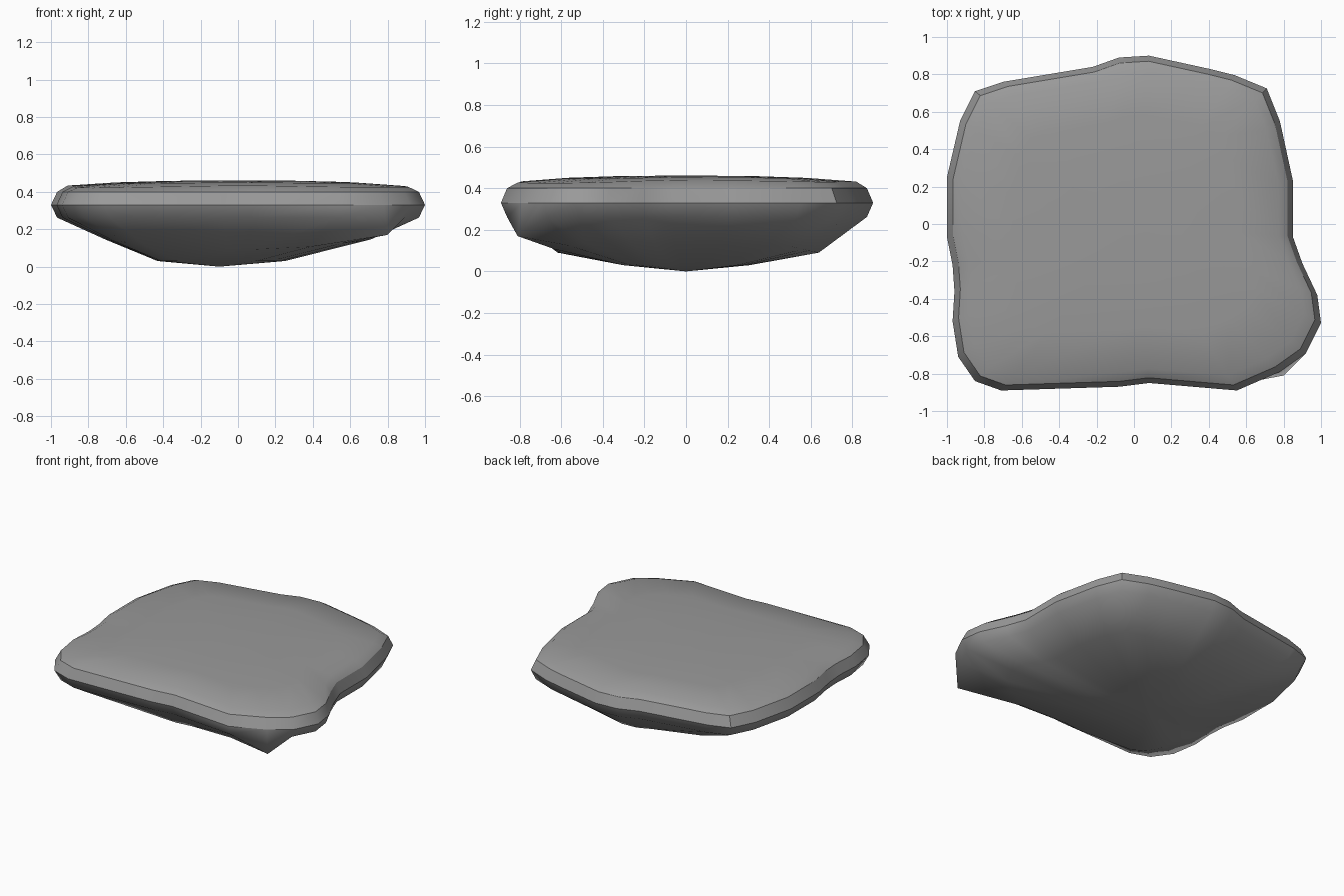
import bpy, bmesh

cube = bpy.data.objects.get("Cube")
if cube:
    bpy.data.objects.remove(cube, do_unlink=True)

# Widest outline of the slab, clockwise from the back corner on the -x side
OUTLINE = [(-.85, .71), (-.7, .76), (-.22, .84), (-.08, .89), (.08, .9), (.4, .83),
           (.54, .795), (.71, .725), (.78, .55), (.85, .23), (.85, -.07), (.9, -.21),
           (.98, -.38), (1, -.53), (.92, -.69), (.78, -.79), (.55, -.89), (.08, -.85),
           (-.08, -.87), (-.71, -.89), (-.85, -.84), (-.94, -.71), (-.97, -.52),
           (-.96, -.36), (-.97, -.22), (-1, -.07), (-1, .25), (-.93, .55)]
CORNERS = (0, 7)      # creased corners of the rim
BULGE = 15            # low lump under one front corner

stone = bpy.data.materials.new("stone grey")
stone.use_nodes = True
colour = (.32, .32, .32, 1)
stone.diffuse_color = colour
stone.node_tree.nodes["Principled BSDF"].inputs["Base Color"].default_value = colour

bm = bmesh.new()


def ring(scale, height, shift=0):
    """A scaled copy of the outline; height is a function of x and y."""
    points = [(x * scale + shift, y * scale) for x, y in OUTLINE]
    return [bm.verts.new((x, y, height(x, y))) for x, y in points]


def dome(x, y):
    return .46 - .022 * x * x - .03 * y * y


# Rings from the top of the dome down to the keel
rings = [
    ring(.35, lambda x, y: .459),
    ring(.65, dome),
    ring(.91, lambda x, y: dome(x, y) - .008),
    ring(.967, lambda x, y: .4),
    ring(1, lambda x, y: .33),
    ring(.967, lambda x, y: .262),
    ring(.71, lambda x, y: .09 + .11 * x * x),
    ring(.34, lambda x, y: .03, -.09),
]
bulge = rings[5][BULGE]
bulge.co = (.8, -.81, .17)

count = len(OUTLINE)
for upper, lower in zip(rings, rings[1:]):
    for i in range(count):
        j = (i + 1) % count
        bm.faces.new((upper[i], upper[j], lower[j], lower[i]))

# Close the dome and the keel
peak = bm.verts.new((0, 0, .461))
keel = bm.verts.new((-.1, 0, 0))
for i in range(count):
    j = (i + 1) % count
    bm.faces.new((peak, rings[0][j], rings[0][i]))
    bm.faces.new((keel, rings[-1][i], rings[-1][j]))
bmesh.ops.recalc_face_normals(bm, faces=bm.faces)

# Smooth stone with hard creases round the rim and at two corners
for face in bm.faces:
    face.smooth = True
for loop in rings[3:5]:
    for i in range(count):
        bm.edges.get((loop[i], loop[(i + 1) % count])).smooth = False
for i in CORNERS:
    bm.edges.get((rings[3][i], rings[4][i])).smooth = False

mesh = bpy.data.meshes.new("stone_slab")
bm.to_mesh(mesh)
bm.free()
mesh.materials.append(stone)
slab = bpy.data.objects.new("stone_slab", mesh)
bpy.context.collection.objects.link(slab)
